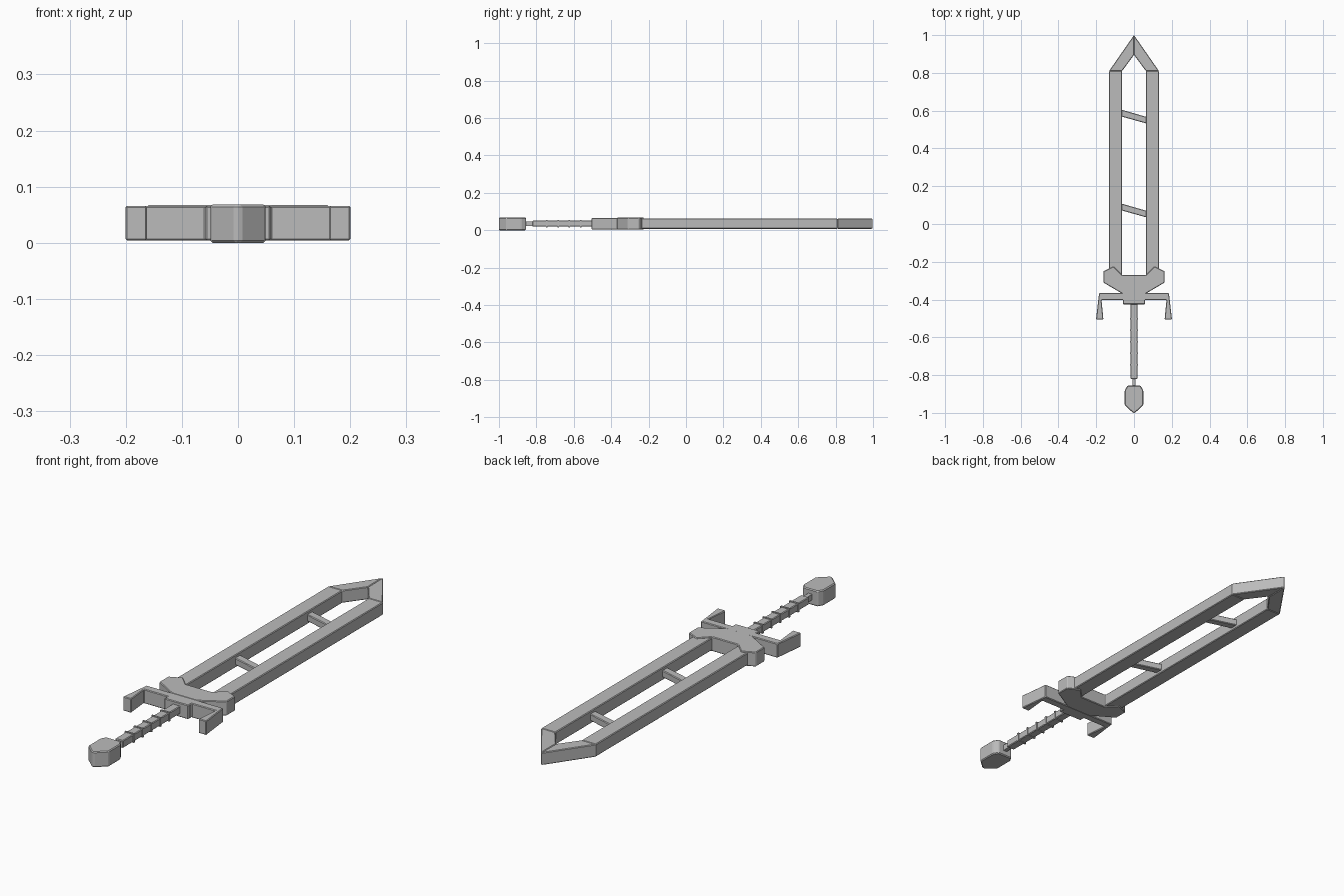
import bpy, bmesh

cube = bpy.data.objects.get("Cube")
if cube:
    bpy.data.objects.remove(cube, do_unlink=True)

steel = bpy.data.materials.new("plain_grey")
steel.use_nodes = True
grey = (0.5, 0.5, 0.5, 1)
steel.diffuse_color = grey
steel.node_tree.nodes["Principled BSDF"].inputs["Base Color"].default_value = grey


def plate(name, outline, z0, z1, bevel=0.003):
    """Extrude a flat outline upward and soften its edges."""
    bm = bmesh.new()
    face = bm.faces.new([bm.verts.new((x, y, z0)) for x, y in outline])
    top = bmesh.ops.extrude_face_region(bm, geom=[face])["geom"]
    bmesh.ops.translate(bm, vec=(0, 0, z1 - z0),
                        verts=[v for v in top if isinstance(v, bmesh.types.BMVert)])
    bmesh.ops.recalc_face_normals(bm, faces=bm.faces)
    mesh = bpy.data.meshes.new(name)
    bm.to_mesh(mesh)
    bm.free()
    mesh.materials.append(steel)
    obj = bpy.data.objects.new(name, mesh)
    bpy.context.collection.objects.link(obj)
    if bevel:
        mod = obj.modifiers.new("soft_edges", "BEVEL")
        mod.width = bevel
        mod.segments = 1
    return obj


def mirrored(half):
    """Complete a half outline (x > 0) with its mirror image."""
    return half + [(-x, y) for x, y in reversed(half)]


def box(name, half_width, y0, y1, z0, z1, bevel=0.003):
    return plate(name, mirrored([(half_width, y0), (half_width, y1)]), z0, z1, bevel)


# Blade: two rails, and a two-piece pointed tip
for side, s in (("left", 1), ("right", -1)):
    rail = [(0.063, -0.30), (0.132, -0.30), (0.132, 0.81), (0.063, 0.81)]
    tip = [(0.063, 0.81), (0.132, 0.81), (0, 1.0), (0, 0.895)]
    plate(side + "_blade_rail", [(s * x, y) for x, y in rail], 0.008, 0.063)
    plate(side + "_blade_tip", [(s * x, y) for x, y in tip], 0.008, 0.063)

# Slanted braces between the rails
for i, y in enumerate((0.09, 0.587)):
    plate(f"blade_brace_{i + 1}",
          [(-0.066, y - 0.018), (0.066, y - 0.055), (0.066, y - 0.02), (-0.066, y + 0.018)],
          0.02, 0.05)

# Collar holding the blade
plate("blade_collar", mirrored([(0.06, -0.37), (0.162, -0.31), (0.162, -0.25),
                                (0.108, -0.225), (0.063, -0.27)]), 0.004, 0.067)

# Crossguard with arms bent toward the grip
plate("crossguard", mirrored([(0.058, -0.425), (0.058, -0.402), (0.172, -0.402),
                              (0.162, -0.505), (0.201, -0.505), (0.185, -0.366)]),
      0.004, 0.066)

# Grip with raised bands
box("grip", 0.019, -0.82, -0.42, 0.019, 0.052)
for i in range(5):
    y = -0.745 + i * 0.061
    box(f"grip_band_{i + 1}", 0.022, y - 0.004, y + 0.004, 0.016, 0.055, 0)

# Neck and pommel
box("pommel_neck", 0.009, -0.86, -0.81, 0.023, 0.048, 0)
plate("pommel", mirrored([(0.005, -1.0), (0.049, -0.96), (0.049, -0.88), (0.035, -0.856)]),
      0.0, 0.068, 0.004)
